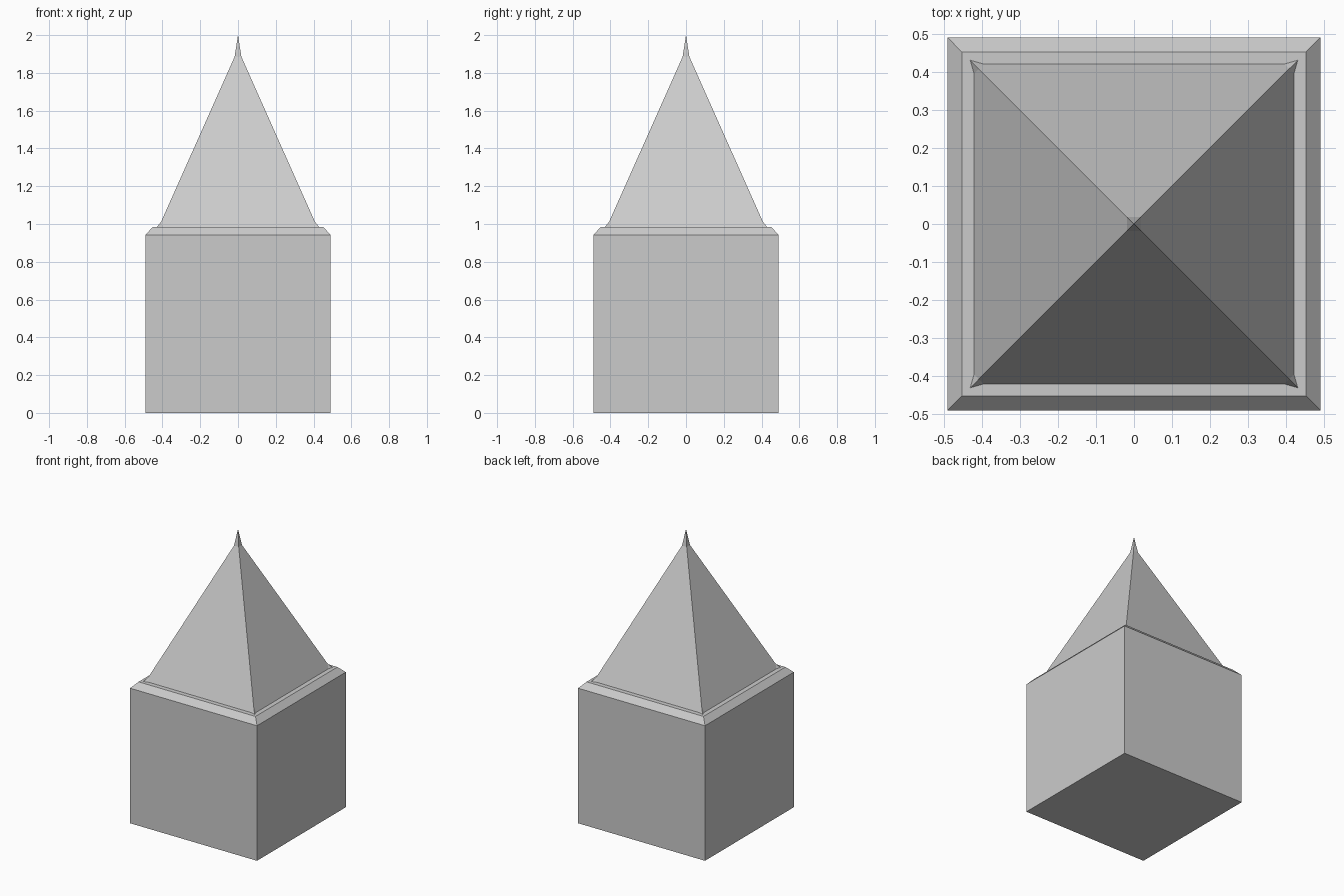
import bpy, bmesh

if "Cube" in bpy.data.objects:
    bpy.data.objects.remove(bpy.data.objects["Cube"])


def make_object(name, bm):
    bmesh.ops.recalc_face_normals(bm, faces=bm.faces)
    mesh = bpy.data.meshes.new(name)
    bm.to_mesh(mesh)
    bm.free()
    obj = bpy.data.objects.new(name, mesh)
    bpy.context.collection.objects.link(obj)
    return obj


def square(bm, h, z):
    return [bm.verts.new((x * h, y * h, z))
            for x, y in ((-1, -1), (1, -1), (1, 1), (-1, 1))]


def turn(x, y, k):
    for _ in range(k):
        x, y = -y, x
    return x, y


# Block with chamfered top edge
bm = bmesh.new()
rings = [square(bm, h, z) for h, z in ((0.49, 0), (0.49, 0.943), (0.452, 0.983))]
for low, high in zip(rings, rings[1:]):
    for i in range(4):
        j = (i + 1) % 4
        bm.faces.new((low[i], low[j], high[j], high[i]))
bm.faces.new(rings[0])
bm.faces.new(rings[-1])
make_object("base_block", bm)

# Square spire: flared foot corners, straight slopes, needle tip
bm = bmesh.new()
Z = 0.983
shoulder = square(bm, 0.407, 1.012)
neck = square(bm, 0.018, 1.885)
apex = bm.verts.new((0, 0, 2.0))
foot = []
for k in range(4):
    for x, y in ((-0.42, -0.395), (-0.43, -0.43), (-0.395, -0.42)):
        foot.append(bm.verts.new((*turn(x, y, k), Z)))
for i in range(4):
    j = (i + 1) % 4
    before, corner, after = foot[3 * i:3 * i + 3]
    bm.faces.new((before, corner, shoulder[i]))
    bm.faces.new((corner, after, shoulder[i]))
    bm.faces.new((after, foot[3 * j], shoulder[j], shoulder[i]))
    bm.faces.new((shoulder[i], shoulder[j], neck[j], neck[i]))
    bm.faces.new((neck[i], neck[j], apex))
bm.faces.new(foot)
make_object("spire", bm)
